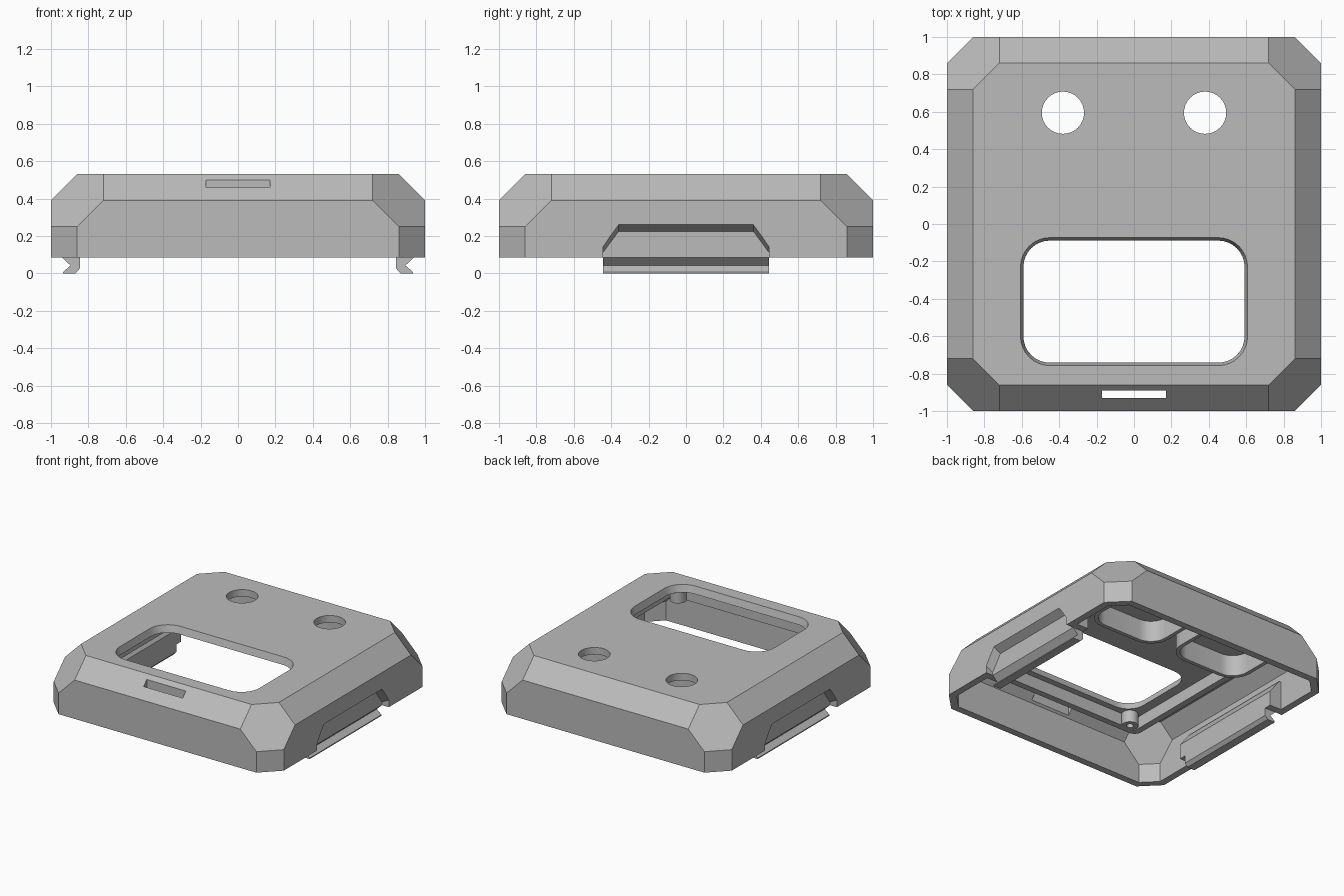
import bpy, bmesh, math

cube = bpy.data.objects.get("Cube")
if cube:
    bpy.data.objects.remove(cube, do_unlink=True)

grey = bpy.data.materials.new("mid_grey")
grey.use_nodes = True
grey.diffuse_color = (0.5, 0.5, 0.5, 1)
grey.node_tree.nodes["Principled BSDF"].inputs["Base Color"].default_value = (0.5, 0.5, 0.5, 1)


def hull(name, points):
    """Convex solid around the given points."""
    bm = bmesh.new()
    for p in points:
        bm.verts.new(p)
    bmesh.ops.convex_hull(bm, input=bm.verts[:])
    bmesh.ops.dissolve_limit(bm, angle_limit=0.01, verts=bm.verts[:], edges=bm.edges[:])
    bmesh.ops.recalc_face_normals(bm, faces=bm.faces[:])
    mesh = bpy.data.meshes.new(name)
    bm.to_mesh(mesh)
    bm.free()
    mesh.materials.append(grey)
    ob = bpy.data.objects.new(name, mesh)
    bpy.context.collection.objects.link(ob)
    return ob


def boolean(target, tool, operation="DIFFERENCE"):
    mod = target.modifiers.new("cut", "BOOLEAN")
    mod.object, mod.operation, mod.solver = tool, operation, "EXACT"
    bpy.context.view_layer.objects.active = target
    bpy.ops.object.modifier_apply(modifier=mod.name)
    bpy.data.objects.remove(tool, do_unlink=True)


def outline(x0, x1, y0, y1, r, z, steps=8):
    """Rounded rectangle at height z."""
    pts = []
    for i, (cx, cy) in enumerate([(x1 - r, y1 - r), (x0 + r, y1 - r), (x0 + r, y0 + r), (x1 - r, y0 + r)]):
        for k in range(steps + 1):
            a = math.pi / 2 * (i + k / steps)
            pts.append((cx + r * math.cos(a), cy + r * math.sin(a), z))
    return pts


def prism(name, x0, x1, y0, y1, r, z0, z1):
    return hull(name, outline(x0, x1, y0, y1, r, z0) + outline(x0, x1, y0, y1, r, z1))


def rim(name, x0, x1, y0, y1, r, z0, z1, t):
    """Upright wall of thickness t around a rounded rectangle."""
    ob = prism(name, x0, x1, y0, y1, r, z0, z1)
    boolean(ob, prism("inside", x0 + t, x1 - t, y0 + t, y1 - t, r - t, z0 - 0.1, z1 + 0.1))
    return ob


def body(name, t, bottom):
    """Chamfered case volume, moved inward by t."""
    side, top = 1 - t, 0.53 - t
    upright = 1.86 - t * math.sqrt(2)
    slope = 1.39 - t * math.sqrt(2)
    corner = 2.11 - t * math.sqrt(3)
    quarter = [(side, upright - side, bottom), (side, upright - side, corner - upright),
               (side, corner - slope, slope - side), (slope - top, corner - slope, top)]
    quarter += [(y, x, z) for x, y, z in quarter]
    return hull(name, [(sx * x, sy * y, z) for x, y, z in quarter for sx in (-1, 1) for sy in (-1, 1)])


def side_bar(name, profile, half, s):
    return hull(name, [(s * x, y, z) for x, z in profile for y in (-half, half)])


# Hollow case
case = body("case", 0, 0.085)
boolean(case, body("cavity", 0.055, 0.0))

# Thickened side walls with a tapered outer notch
for s in (-1, 1):
    boolean(case, side_bar("side_block", [(0.97, 0.085), (0.846, 0.085), (0.846, 0.2), (0.93, 0.31), (0.97, 0.31)], 0.5, s), "UNION")
    notch = []
    for x, low, high in [(1.06, 0.17, 0.295), (0.94, 0.11, 0.225)]:
        for y in (-1, 1):
            notch += [(s * x, y * 0.445, 0.05), (s * x, y * 0.445, low), (s * x, y * 0.36, high)]
    boolean(case, hull("notch", notch))

# Screen window with bevelled lip, front slot and round holes
boolean(case, hull("window", outline(-0.61, 0.61, -0.76, -0.07, 0.16, 0.54)
                   + outline(-0.57, 0.57, -0.72, -0.11, 0.12, 0.50)
                   + outline(-0.57, 0.57, -0.72, -0.11, 0.12, 0.40)))
boolean(case, hull("slot", [(x, y, z) for x in (-0.17, 0.17) for y in (-0.93, -0.89) for z in (0.3, 0.6)]))
for s in (-1, 1):
    x, y, r = s * 0.38, 0.595, 0.113
    boolean(case, prism("hole", x - r, x + r, y - r, y + r, r, 0.4, 0.6))

parts = [case]

# Board frame under the top plate
parts.append(rim("board_frame", -0.72, 0.72, -0.84, 0.86, 0.06, 0.38, 0.485, 0.05))

for s, label in ((-1, "right"), (1, "left")):
    # Socket wall around each round hole
    parts.append(rim(label + "_socket", s * 0.38 - 0.32, s * 0.38 + 0.32, 0.29, 0.84, 0.16, 0.31, 0.485, 0.03))

    # Screw posts in front corners
    x, y = s * 0.6, -0.76
    parts.append(rim(label + "_screw_post", x - 0.06, x + 0.06, y - 0.06, y + 0.06, 0.06, 0.38, 0.485, 0.035))

    # Snap clip below the side, in two convex halves meeting at the groove
    upper = side_bar(label + "_clip", [(0.846, 0.09), (0.846, 0.042), (0.895, 0.042), (0.94, 0.085), (0.94, 0.09)], 0.445, s)
    lower = side_bar("clip_hook", [(0.846, 0.042), (0.846, 0.025), (0.87, 0), (0.935, 0), (0.935, 0.008), (0.895, 0.042)], 0.445, s)
    boolean(upper, lower, "UNION")
    parts.append(upper)

# Smooth round walls, keep hard edges
bpy.ops.object.select_all(action="DESELECT")
for ob in parts:
    ob.select_set(True)
bpy.context.view_layer.objects.active = case
bpy.ops.object.shade_smooth_by_angle(angle=math.radians(25))
